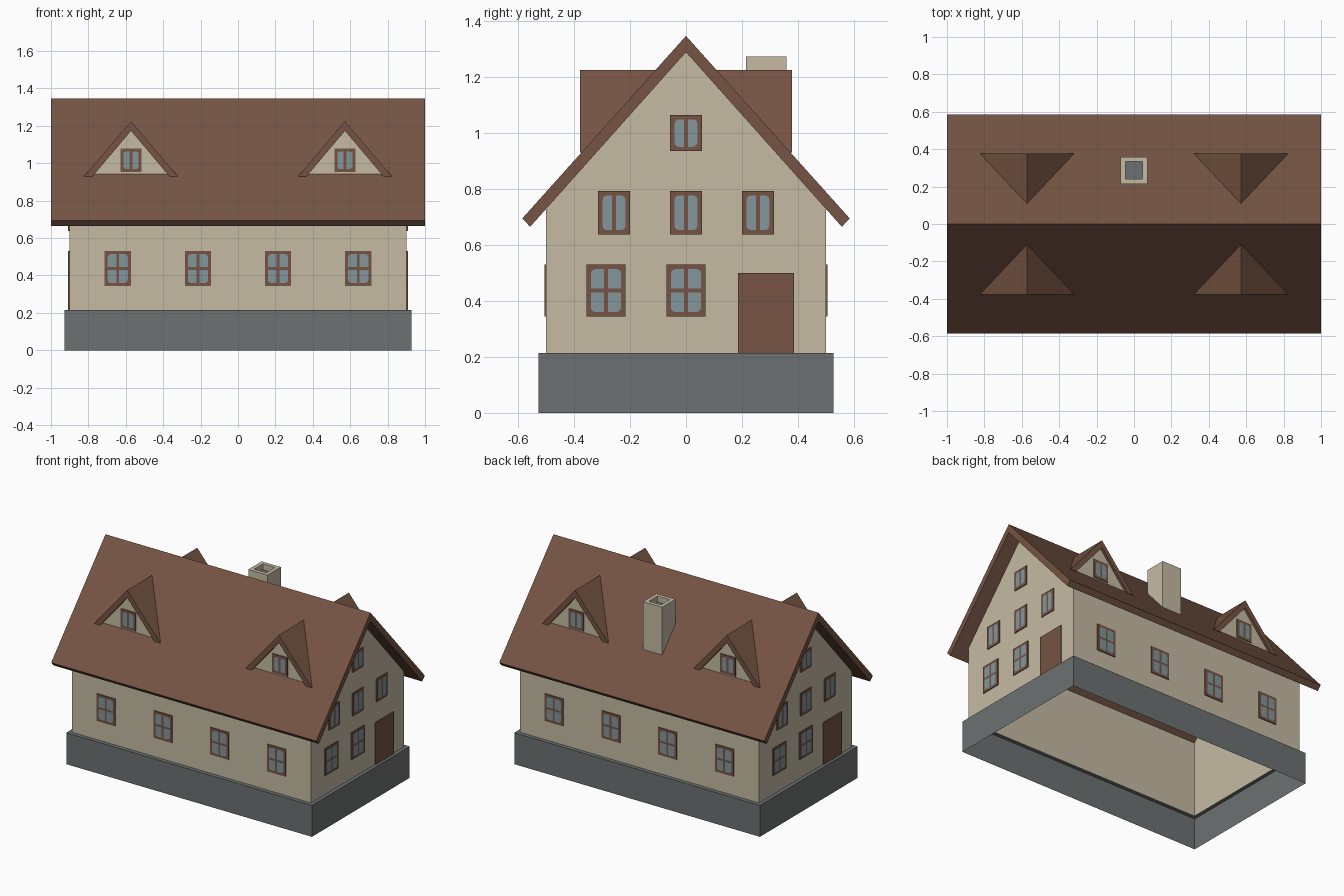
import bpy, bmesh, math
from mathutils import Matrix

if "Cube" in bpy.data.objects:
    bpy.data.objects.remove(bpy.data.objects["Cube"])


def srgb(r, g, b):
    return [((c / 255 + 0.055) / 1.055) ** 2.4 for c in (r, g, b)] + [1]


def material(name, *rgb):
    m = bpy.data.materials.new(name)
    m.diffuse_color = srgb(*rgb)
    m.use_nodes = True
    m.node_tree.nodes["Principled BSDF"].inputs["Base Color"].default_value = m.diffuse_color
    return m


PLASTER = material("beige plaster", 197, 187, 163)
BROWN = material("brown tile and wood", 117, 84, 67)
STONE = material("grey stone", 109, 113, 113)
GLASS = material("blue grey glass", 130, 150, 156)


def build(name, verts, faces, mats, place=Matrix(), rule=None, fix=True):
    me = bpy.data.meshes.new(name)
    me.from_pydata(verts, [], faces)
    for m in mats:
        me.materials.append(m)
    if rule:
        for p in me.polygons:
            p.material_index = rule(p)
    if fix:
        bm = bmesh.new()
        bm.from_mesh(me)
        bmesh.ops.recalc_face_normals(bm, faces=bm.faces)
        bm.to_mesh(me)
        bm.free()
    ob = bpy.data.objects.new(name, me)
    ob.matrix_world = place
    bpy.context.collection.objects.link(ob)
    return ob


def side(angle, u, d, z):
    """Local frame on one side of the house: x right, -y outward."""
    return Matrix.Rotation(math.radians(angle), 4, 'Z') @ Matrix.Translation((u, -d, z))


def skin(a, b):
    """Quads joining two rings of equal length."""
    n = len(a)
    return [(a[i], a[(i + 1) % n], b[(i + 1) % n], b[i]) for i in range(n)]


def rect(x, y, z):
    return [(-x, -y, z), (x, -y, z), (x, y, z), (-x, y, z)]


# Stone base: open skirt with a narrow ledge up to the walls
WX, WY, BZ = 0.902, 0.5, 0.214
build("stone_base", rect(0.927, 0.527, 0) + rect(0.927, 0.527, BZ) + rect(WX, WY, BZ),
      skin(range(4), range(4, 8)) + skin(range(4, 8), range(8, 12)), [STONE], fix=False)

# Walls with gables, open below
APEX, EAVE_Y, EAVE_Z, IN_APEX = 1.347, 0.585, 0.695, 1.289
SLOPE = (APEX - EAVE_Z) / EAVE_Y
WZ = IN_APEX - SLOPE * WY
build("walls", rect(WX, WY, BZ) + rect(WX, WY, WZ) + [(WX, 0, IN_APEX), (-WX, 0, IN_APEX)],
      [(0, 1, 5, 4), (1, 2, 6, 8, 5), (2, 3, 7, 6), (3, 0, 4, 9, 7)], [PLASTER], fix=False)

# Main roof: chevron profile along x
chev = [(-EAVE_Y, EAVE_Z), (0, APEX), (EAVE_Y, EAVE_Z), (0.557, 0.665), (0, IN_APEX), (-0.557, 0.665)]
ends = [(0, 1, 4, 5), (1, 2, 3, 4)]
build("roof", [(x, y, z) for x in (-1, 1) for y, z in chev],
      skin(range(6), range(6, 12)) + ends + [tuple(i + 6 for i in f) for f in ends], [BROWN])


def pane(x0, x1, z0, z1, rounded, y, r=0.016):
    """Flat panel outline; corners listed in rounded (0..3) get an arc."""
    pts = []
    for k, (x, z, sx, sz) in enumerate([(x0, z0, 1, 1), (x1, z0, -1, 1), (x1, z1, -1, -1), (x0, z1, 1, -1)]):
        if k not in rounded:
            pts.append((x, y, z))
            continue
        for i in range(4):
            a = math.radians(180 + 90 * k + 30 * i)
            pts.append((x + sx * r + r * math.cos(a), y, z + sz * r + r * math.sin(a)))
    return pts


def panel(name, w, h, panes, inner, place, t=0.006):
    """Thin board with flat panels laid on its face."""
    v = [(x, y, z) for y in (0, -t) for x, z in
         ((-w / 2, -h / 2), (w / 2, -h / 2), (w / 2, h / 2), (-w / 2, h / 2))]
    f = skin(range(4), range(4, 8)) + [(4, 5, 6, 7)]
    for args in panes:
        p = pane(*args, -t - 0.001)
        f.append(tuple(range(len(v), len(v) + len(p))))
        v += p
    build(name, v, f, [BROWN, inner], place, lambda p: int(p.index > 4), fix=False)


def window(w, h, rows, place, name="window", border=0.016, bar=0.014):
    panes = []
    ph = (h - 2 * border - (rows - 1) * bar) / rows
    for s in (-1, 1):
        xs = sorted((s * bar / 2, s * (w / 2 - border)))
        for r in range(rows):
            z0 = -h / 2 + border + r * (ph + bar)
            rnd = []
            if r == 0:
                rnd.append(0 if s < 0 else 1)
            if r == rows - 1:
                rnd.append(3 if s < 0 else 2)
            panes.append((xs[0], xs[1], z0, z0 + ph, rnd))
    panel(name, w, h, panes, GLASS, place)


# Dormer profile and positions
DX, DZ, DT, DB = 0.25, 1.225, 1.173, 0.93
DROOF = [(-DX, DB), (0, DZ), (DX, DB), (0.205, DB), (0, DT), (-0.205, DB)]


def dormer(angle, u):
    place = side(angle, u, 0, 0)
    # back end follows the main roof, just beneath its surface
    verts = [(x, -0.378, z) for x, z in DROOF]
    verts += [(x, -((APEX - z) / SLOPE - 0.01), z) for x, z in DROOF]
    build("dormer_roof", verts,
          skin(range(6), range(6, 12)) + ends + [tuple(i + 6 for i in f) for f in ends], [BROWN], place)
    build("dormer_wall", [(-0.205, -0.362, DB), (0.205, -0.362, DB), (0, -0.362, DT)],
          [(0, 1, 2)], [PLASTER], place, fix=False)
    window(0.114, 0.127, 1, side(angle, u, 0.362, 1.016), "dormer_window")


# Long sides: four windows and two dormers each
for angle in (0, 180):
    for u in (-0.643, -0.214, 0.214, 0.643):
        window(0.14, 0.185, 2, side(angle, u, WY, 0.437), "long_side_window")
    for u in (-0.572, 0.572):
        dormer(angle, u)

# Gable ends: windows on three floors and a panelled door
for angle in (90, 270):
    for u in (-0.286, 0):
        window(0.14, 0.185, 2, side(angle, u, WX, 0.437), "ground_gable_window")
    for u in (-0.257, 0, 0.257):
        window(0.114, 0.156, 1, side(angle, u, WX, 0.715), "upper_gable_window")
    window(0.114, 0.13, 1, side(angle, 0, WX, 1.0), "attic_window")
    panel("door", 0.2, 0.286,
          [(-0.074, 0.074, -0.114, -0.003, range(4)), (-0.074, 0.074, 0.029, 0.118, range(4))],
          BROWN, side(angle, 0.286, WX, 0.357))

# Chimney: square stack with a stone-coloured flue, cut to the roof slope below
CY, CH, CI, CT = 0.287, 0.072, 0.046, 1.273
low = [(x, y, APEX - SLOPE * (y + CY) - 0.02) for x, y, _ in rect(CH, CH, 0)]
build("chimney", low + rect(CH, CH, CT) + rect(CI, CI, CT) + rect(CI, CI, CT - 0.04),
      skin(range(4), range(4, 8)) + skin(range(4, 8), range(8, 12))
      + skin(range(8, 12), range(12, 16)) + [(12, 13, 14, 15)],
      [PLASTER, STONE], Matrix.Translation((0, CY, 0)), lambda p: int(p.index == 12), fix=False)
